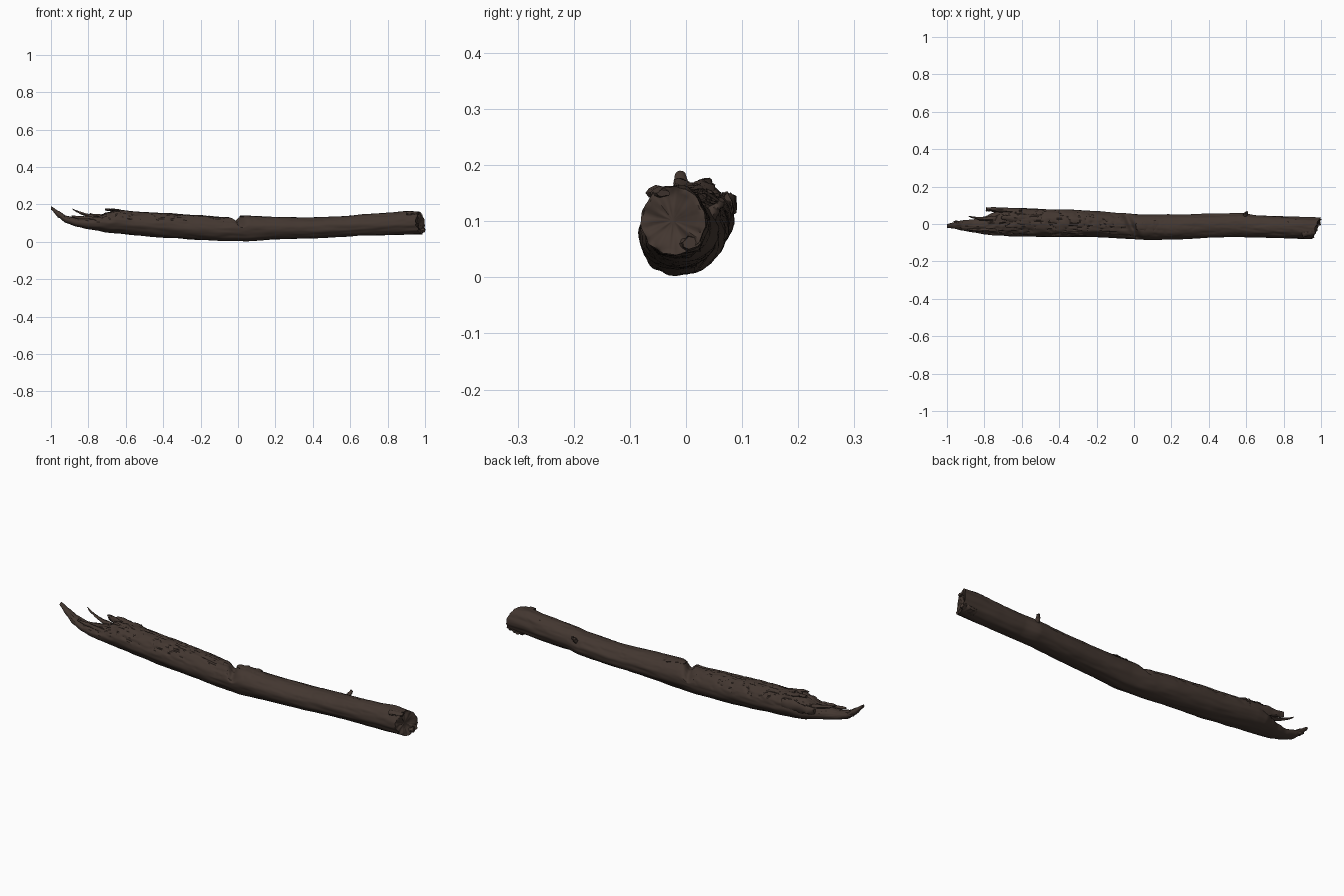
import bpy, bmesh, math
from math import sin, cos, pi, exp
from mathutils import Vector, noise

cube = bpy.data.objects.get("Cube")
if cube:
    bpy.data.objects.remove(cube)


def material(name, rgb):
    mat = bpy.data.materials.new(name)
    mat.use_nodes = True
    mat.diffuse_color = (*rgb, 1)
    mat.node_tree.nodes["Principled BSDF"].inputs["Base Color"].default_value = (*rgb, 1)
    return mat


bark = material("dark brown bark", (.056, .038, .030))

# Log outline: x, back y, front y, bottom z, top z
OUTLINE = [
    (-1, 0, -.02, .172, .19), (-.96, .01, -.025, .13, .165),
    (-.92, .02, -.035, .1, .14), (-.86, .025, -.045, .08, .125),
    (-.8, .04, -.055, .067, .13), (-.75, .06, -.06, .06, .135),
    (-.7, .08, -.06, .05, .155), (-.65, .085, -.065, .045, .172),
    (-.55, .083, -.067, .035, .162), (-.4, .077, -.07, .022, .155),
    (-.2, .069, -.07, .01, .142), (-.08, .06, -.076, .004, .133),
    (.05, .05, -.084, .004, .138), (.2, .05, -.083, .013, .133),
    (.4, .055, -.074, .018, .13), (.58, .058, -.07, .027, .138),
    (.66, .045, -.073, .033, .146), (.8, .04, -.075, .035, .156),
    (.9, .037, -.078, .038, .166), (.975, .034, -.08, .04, .162),
]


def outline_at(x):
    """Smoothly blend the outline rows at a given x."""
    for a, b in zip(OUTLINE, OUTLINE[1:]):
        if x <= b[0]:
            t = max(0, (x - a[0]) / (b[0] - a[0]))
            t = t * .5 + t * t * (3 - 2 * t) * .5
            return [p + (q - p) * t for p, q in zip(a[1:], b[1:])]
    return OUTLINE[-1][1:]


def step(a, b, x):
    t = min(1, max(0, (x - a) / (b - a)))
    return t * t * (3 - 2 * t)


def log_point(x, ang):
    back, front, low, high = outline_at(x)
    c, s = cos(ang), sin(ang)
    ry, rz = (back - front) / 2, (high - low) / 2
    size = min(1, min(ry, rz) / .05)
    top = step(-.1, .7, s)
    worn = 1 - step(-.25, .1, x)
    # long bark ridges, with deeper cracks on the worn upper side
    ridges = noise.noise((x * 5, c * 3, s * 3)) * .05
    ridges += noise.noise((x * 14, c * 6, s * 6 + 9)) * .025
    crack = 1 - abs(noise.noise((x * 9, c * 5 + 4, s * 5))) * 7
    ridges -= max(0, crack) * top * (.03 + .07 * worn)
    ragged = noise.noise((x * 26, c * 7, s * 4)) * .16 * top * (1 - step(-.75, -.45, x))
    k = 1 + (ridges + ragged) * size
    y = (back + front) / 2 + ry * c * k
    z = (low + high) / 2 + rz * s * k
    # diagonal break across the top
    z -= .028 * top * exp(-((x + .02 + y * .5) / .022) ** 2)
    # slanted, chipped end
    end = step(.86, .975, x)
    x += end * ((y + .022) * .4 - (z - .1) * .12)
    x += end * noise.noise((c * 3, s * 3, 2)) * .012
    return Vector((x, y, max(z, .001)))


def skin(name, rings, cap_depth=0):
    """Join rings of points into one closed, smooth surface."""
    bm = bmesh.new()
    loops = [[bm.verts.new(p) for p in ring] for ring in rings]
    n = len(loops[0])
    for a, b in zip(loops, loops[1:]):
        for i in range(n):
            j = (i + 1) % n
            bm.faces.new((a[i], a[j], b[j], b[i]))
    for loop in (loops[0], loops[-1]):
        bm.faces.new(loop)
    bmesh.ops.recalc_face_normals(bm, faces=bm.faces)
    mesh = bpy.data.meshes.new(name)
    bm.to_mesh(mesh)
    bm.free()
    mesh.materials.append(bark)
    obj = bpy.data.objects.new(name, mesh)
    bpy.context.collection.objects.link(obj)
    bpy.ops.object.select_all(action="DESELECT")
    obj.select_set(True)
    bpy.context.view_layer.objects.active = obj
    bpy.ops.object.shade_smooth_by_angle(angle=math.radians(45))
    return obj


# Main log, ending in a rough hollowed face
SIDES, RINGS = 64, 360
angles = [2 * pi * i / SIDES for i in range(SIDES)]
rings = [[log_point(-1 + 1.975 * r / RINGS, a) for a in angles] for r in range(RINGS + 1)]
rim = rings[-1]
middle = sum(rim, Vector()) / SIDES
for scale in (.93, .82, .68, .5, .3, .1):
    ring = []
    for p in rim:
        q = middle.lerp(p, scale)
        q.x += noise.noise(q * 32) * .014 - .012 * (1 - scale)
        ring.append(q)
    rings.append(ring)
skin("log", rings)


def splinter(name, path, width, height, tip=.15, sides=10, steps=14):
    """Tapered, slightly gnarled sliver along a bent path of three points."""
    a, b, c = map(Vector, path)
    rings = []
    for r in range(steps + 1):
        t = r / steps
        mid = a.lerp(b, t).lerp(b.lerp(c, t), t)
        along = (b - a).lerp(c - b, t).normalized()
        side = along.cross((0, 0, 1)).normalized()
        up = side.cross(along)
        taper = 1 + (tip - 1) * t ** 1.5
        ring = []
        for i in range(sides):
            ang = 2 * pi * i / sides
            k = taper * (1 + .5 * noise.noise((t * 6 + a.x * 40, cos(ang), sin(ang))))
            ring.append(mid + side * cos(ang) * width * k + up * sin(ang) * height * k)
        rings.append(ring)
    skin(name, rings)


# Broken slivers at the torn end
splinter("long_splinter", [(-.72, .03, .125), (-.83, .022, .14), (-.885, .042, .176)], .013, .011)
splinter("back_slab", [(-.6, .068, .12), (-.72, .075, .125), (-.79, .082, .135)], .016, .028, .5)
splinter("back_peak", [(-.74, .072, .12), (-.78, .08, .14), (-.79, .07, .15)], .01, .01, .4)
splinter("upper_slab", [(-.56, .03, .148), (-.66, .03, .17), (-.71, .035, .172)], .022, .011, .4)
splinter("upper_flake", [(-.58, -.005, .15), (-.66, -.01, .178), (-.69, -.012, .172)], .016, .008, .3)
splinter("front_sliver", [(-.7, -.035, .115), (-.82, -.03, .125), (-.89, -.03, .135)], .014, .014, .3)
splinter("tip_sliver", [(-.86, .0, .1), (-.93, .008, .125), (-.965, .014, .135)], .012, .012, .3)
splinter("tip_fork", [(-.9, -.02, .12), (-.95, -.014, .14), (-.985, -.006, .172)], .01, .01, .3)

# Raised lip beside the break, and a small broken twig on the back
splinter("break_lip", [(.13, -.01, .127), (.06, -.01, .136), (.01, -.015, .136)], .03, .007, .5)
splinter("twig_stub", [(.59, .035, .1), (.595, .052, .12), (.605, .064, .137)], .012, .011, .6)

# Chips standing out from the cut end
splinter("upper_chip", [(.9, -.045, .15), (.945, -.045, .152), (.968, -.04, .15)], .024, .012, .5)
splinter("lower_chip", [(.92, .0, .06), (.97, .005, .058), (.995, .01, .062)], .024, .018, .6)
